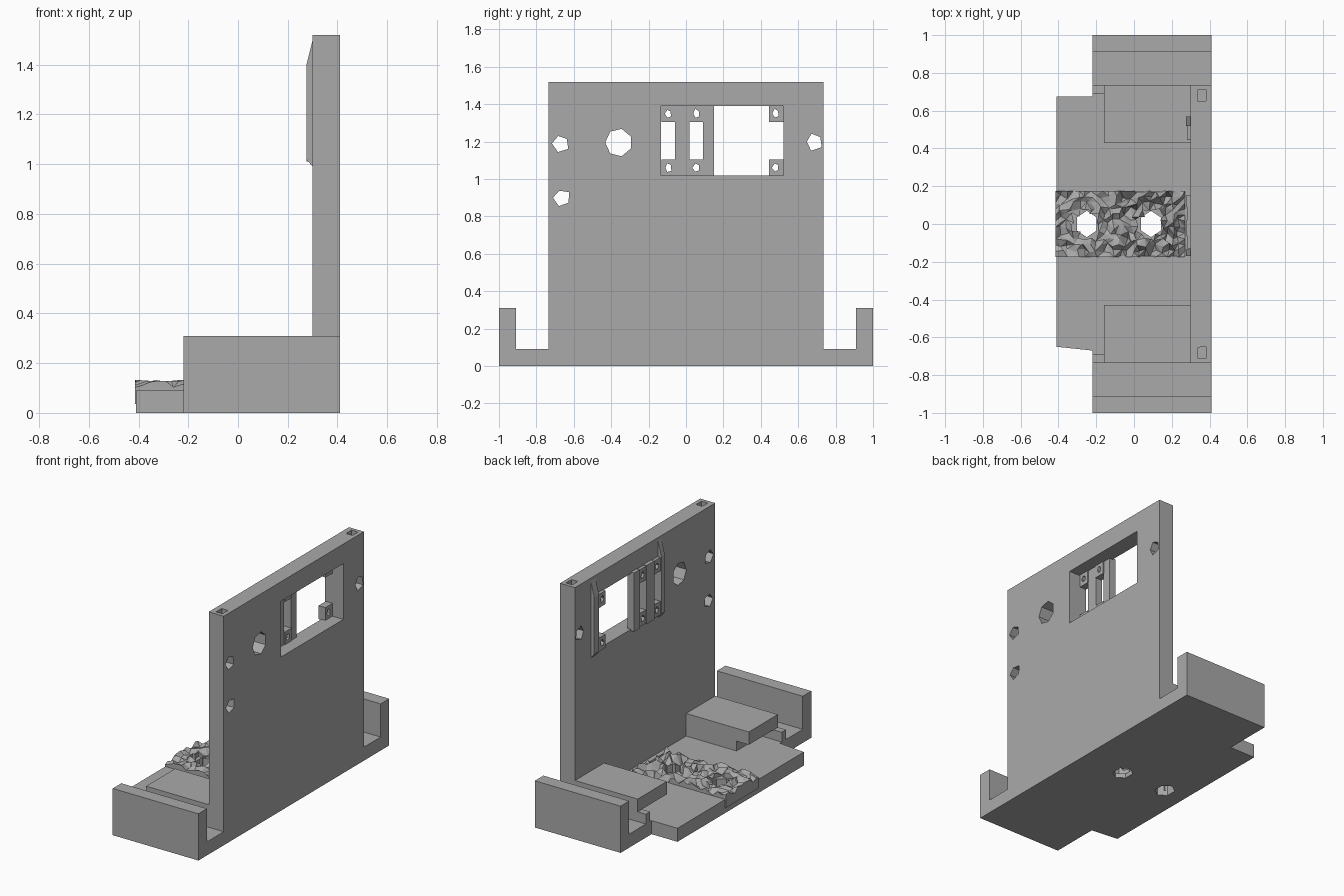
import bpy, bmesh, random
from math import cos, sin, tau, hypot
from mathutils import Vector

random.seed(4)
cube = bpy.data.objects.get("Cube")
if cube:
    bpy.data.objects.remove(cube)

grey = bpy.data.materials.new("plain grey")
grey.use_nodes = True
grey.diffuse_color = (0.4, 0.4, 0.4, 1)
grey.node_tree.nodes["Principled BSDF"].inputs["Base Color"].default_value = (0.4, 0.4, 0.4, 1)


def finish(name, bm):
    bmesh.ops.recalc_face_normals(bm, faces=bm.faces)
    mesh = bpy.data.meshes.new(name)
    bm.to_mesh(mesh)
    bm.free()
    mesh.materials.append(grey)
    obj = bpy.data.objects.new(name, mesh)
    bpy.context.collection.objects.link(obj)
    return obj


def prism(name, outline, axis, low, high):
    """Extrude a 2D outline along x, y or z."""
    def place(a, b, c):
        return {"x": (c, a, b), "y": (a, c, b), "z": (a, b, c)}[axis]
    bm = bmesh.new()
    face = bm.faces.new([bm.verts.new(place(a, b, low)) for a, b in outline])
    grown = bmesh.ops.extrude_face_region(bm, geom=[face])["geom"]
    shift = Vector(place(0, 0, high - low))
    for v in grown:
        if isinstance(v, bmesh.types.BMVert):
            v.co += shift
    return finish(name, bm)


def box(name, x, y, z):
    return prism(name, [(x[0], y[0]), (x[1], y[0]), (x[1], y[1]), (x[0], y[1])], "z", *z)


def ring(a, b, ra, rb, sides, rough=0.0):
    pts = []
    for i in range(sides):
        k = 1 + random.uniform(-rough, rough)
        t = tau * (i + 0.5) / sides
        pts.append((a + ra * k * cos(t), b + rb * k * sin(t)))
    return pts


def cut(obj, cutters):
    for cutter in cutters:
        mod = obj.modifiers.new("cut", "BOOLEAN")
        mod.operation = "DIFFERENCE"
        mod.solver = "EXACT"
        mod.object = cutter
        bpy.context.view_layer.objects.active = obj
        bpy.ops.object.modifier_apply(modifier=mod.name)
        bpy.data.objects.remove(cutter)


# Base slab with front ledge, shallow pit and two through holes
half = [(0.41, -1), (0.41, 1), (-0.22, 1), (-0.22, 0.675), (-0.41, 0.675),
        (-0.41, -0.65), (-0.22, -0.67), (-0.22, -1)]
base = prism("base_slab", half, "z", 0, 0.09)
holes = [(-0.25, 0.0), (0.09, 0.0)]
cut(base, [box("pit_cutter", (-0.08, 0.27), (-0.17, 0.17), (0.03, 0.2))] +
    [prism("hole_cutter", ring(x, y, 0.06, 0.07, 6), "z", -0.1, 0.3) for x, y in holes])

# End walls, hooked blocks and small curbs on both ends
hook = [(0.3, 0.09), (0.3, 0.24), (-0.16, 0.24), (-0.16, 0.155), (-0.07, 0.155), (-0.07, 0.09)]
for side, s in (("left", 1), ("right", -1)):
    box("end_wall_" + side, (-0.22, 0.41), sorted((s * 0.91, s)), (0.09, 0.31))
    prism("hooked_block_" + side, hook, "y", *sorted((s * 0.43, s * 0.735)))
    box("curb_" + side, (-0.22, -0.07), sorted((s * 0.69, s * 0.735)), (0.09, 0.155))

# Upright wall with window, round hole, screw holes and top sockets
wall = box("upright_wall", (0.3, 0.41), (-0.735, 0.735), (0.09, 1.52))
cutters = [box("window_cutter", (0.2, 0.5), (-0.135, 0.52), (1.02, 1.39)),
           prism("round_cutter", ring(-0.36, 1.195, 0.072, 0.075, 7), "x", 0.2, 0.5)]
for y, z in ((-0.67, 1.19), (-0.665, 0.9), (0.685, 1.2)):
    cutters.append(prism("screw_cutter", ring(y, z, 0.045, 0.045, 5, 0.15), "x", 0.2, 0.5))
for y in (-0.68, 0.68):
    cutters.append(prism("socket_cutter", ring(0.36, y, 0.032, 0.04, 4, 0.1), "z", 1.4, 1.6))
cut(wall, cutters)

# Window posts, slanted slivers and corner tabs behind the window
for name, y0, y1 in (("middle", -0.06, 0.02), ("side", 0.09, 0.15)):
    box("window_post_" + name, (0.275, 0.325), (y0, y1), (1.01, 1.4))
sliver = [(0.3, 0.99), (0.3, 1.5), (0.275, 1.4), (0.275, 1.02)]
prism("window_flange_left", sliver, "y", 0.52, 0.57)
prism("window_flange_right", sliver, "y", -0.17, -0.135)
for y in (-0.095, 0.055, 0.48):
    for z in (1.06, 1.35):
        tab = box("window_tab", (0.28, 0.33), (y - 0.035, y + 0.04), (z - 0.045, z + 0.045))
        cut(tab, [prism("tab_cutter", ring(y, z, 0.018, 0.025, 5, 0.2), "x", 0.2, 0.5)])

# Jagged crust around the two base holes
bm = bmesh.new()
nx, ny = 22, 11
grid = []
for i in range(nx + 1):
    row = []
    for j in range(ny + 1):
        x = -0.415 + 0.685 * i / nx
        y = -0.175 + 0.35 * j / ny
        if 0 < i < nx and 0 < j < ny:
            x += random.uniform(-0.012, 0.012)
            y += random.uniform(-0.012, 0.012)
        z = random.uniform(0.095, 0.133) if x < -0.08 else random.uniform(0.05, 0.13)
        row.append(bm.verts.new((x, y, z)))
    grid.append(row)
for i in range(nx):
    for j in range(ny):
        quad = [grid[i][j], grid[i + 1][j], grid[i + 1][j + 1], grid[i][j + 1]]
        mid = sum((v.co for v in quad), Vector()) / 4
        if any(hypot(mid.x - hx, (mid.y - hy) * 0.85) < 0.065 for hx, hy in holes):
            continue
        bm.faces.new(quad)
bmesh.ops.delete(bm, geom=[v for v in bm.verts if not v.link_faces], context="VERTS")
bmesh.ops.triangulate(bm, faces=bm.faces[:])
grown = bmesh.ops.extrude_face_region(bm, geom=bm.faces[:], use_keep_orig=True)["geom"]
for v in grown:
    if isinstance(v, bmesh.types.BMVert):
        v.co.z = 0.035
finish("jagged_crust", bm)
